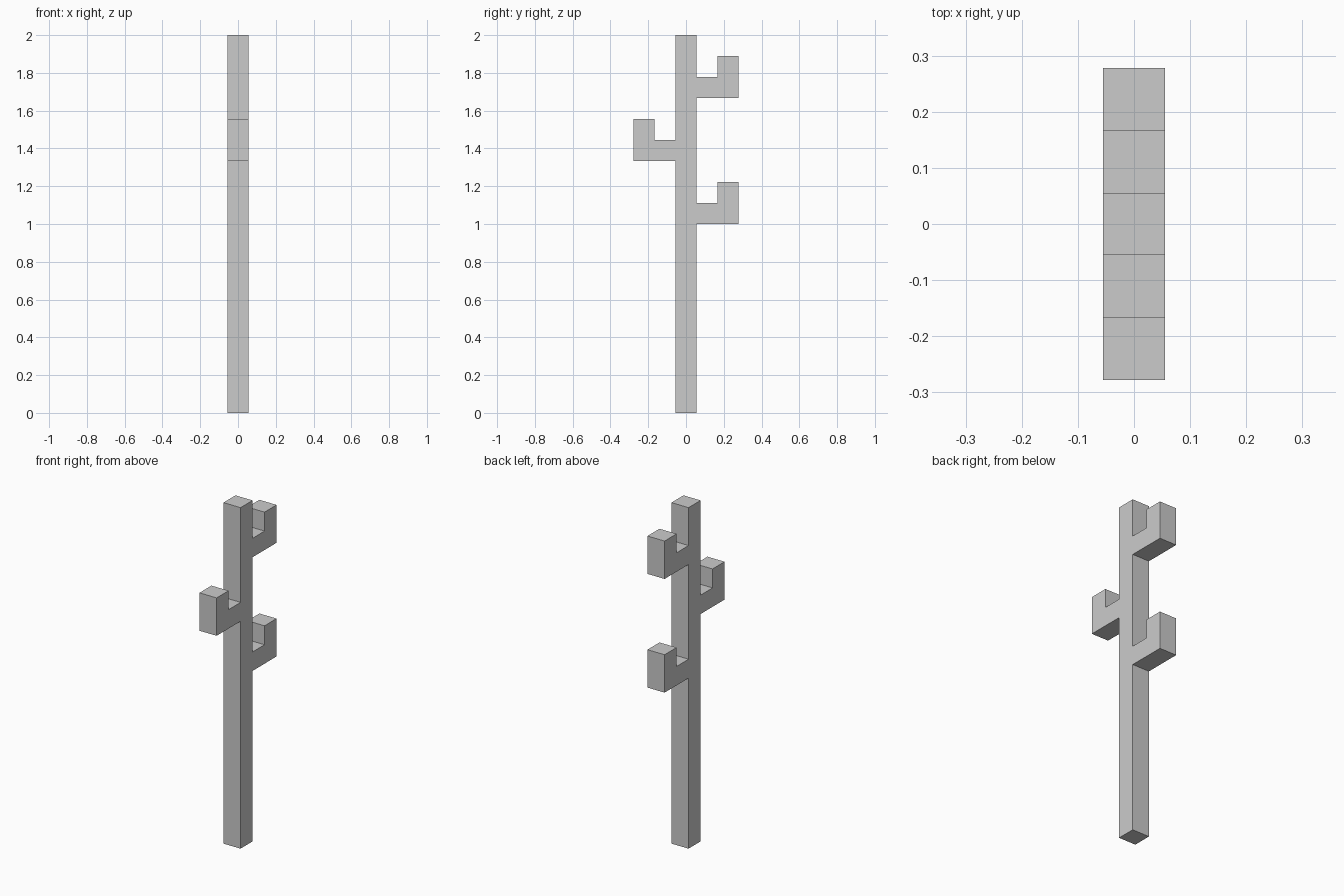
import bpy, bmesh

if "Cube" in bpy.data.objects:
    bpy.data.objects.remove(bpy.data.objects["Cube"])

U = 2 / 18          # square post thickness; every size is a multiple of it
HEIGHT = 18


def side_outline(side, arm_levels):
    """Bottom-to-top edge of one side of the post, with an upturned arm at each level."""
    pts = [(0.5, 0)]
    for z in arm_levels:
        pts += [(0.5, z), (2.5, z), (2.5, z + 2), (1.5, z + 2), (1.5, z + 1), (0.5, z + 1)]
    pts.append((0.5, HEIGHT))
    return [(side * y * U, z * U) for y, z in pts]


# Whole silhouette: up the back side, down the front side
profile = side_outline(1, [9, 15]) + side_outline(-1, [12])[::-1]

# Extrude the silhouette across the post's width
bm = bmesh.new()
face = bm.faces.new([bm.verts.new((-U / 2, y, z)) for y, z in profile])
ext = bmesh.ops.extrude_face_region(bm, geom=[face], use_keep_orig=True)
moved = [g for g in ext["geom"] if isinstance(g, bmesh.types.BMVert)]
bmesh.ops.translate(bm, verts=moved, vec=(U, 0, 0))
bmesh.ops.recalc_face_normals(bm, faces=bm.faces)

mesh = bpy.data.meshes.new("post_with_arms")
bm.to_mesh(mesh)
bm.free()
bpy.context.collection.objects.link(bpy.data.objects.new("post_with_arms", mesh))
